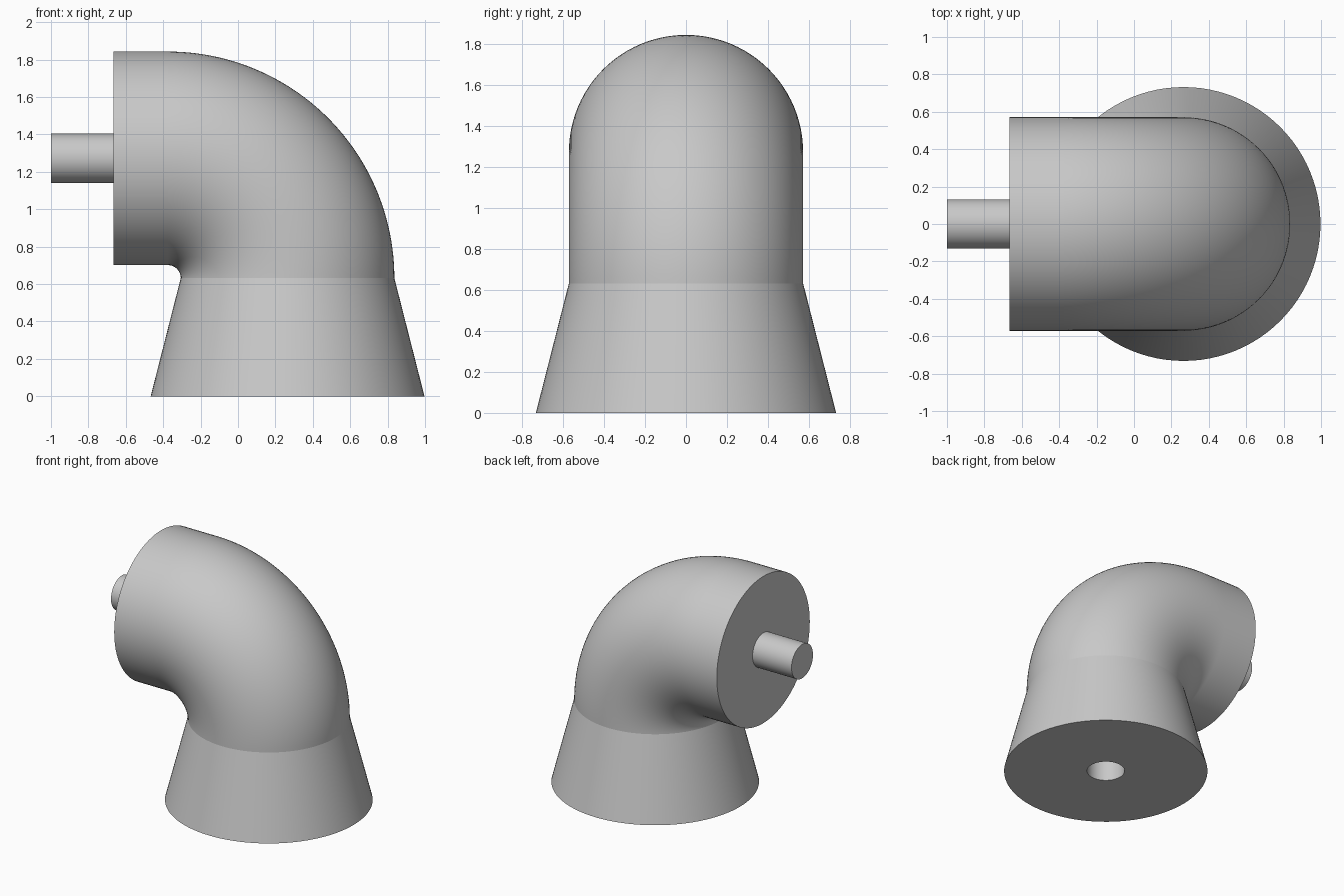
import bpy
import bmesh
from math import cos, sin, pi, radians
from mathutils import Matrix, Vector

cube = bpy.data.objects.get("Cube")
if cube:
    bpy.data.objects.remove(cube, do_unlink=True)

SIDES = 96
PIPE_R = 0.571          # pipe radius
BEND_R = 0.64           # centre-line radius of the bend
BEND_X, BEND_Z = -0.375, 0.632
FOOT_X = BEND_X + BEND_R
AXIS_Z = BEND_Z + BEND_R

grey = bpy.data.materials.new("plain grey")
grey.use_nodes = True
grey.diffuse_color = (0.58, 0.58, 0.58, 1)
grey.node_tree.nodes["Principled BSDF"].inputs["Base Color"].default_value = (0.58, 0.58, 0.58, 1)


def finish(name, bm):
    """Turn a bmesh into a smooth shaded grey object."""
    bmesh.ops.remove_doubles(bm, verts=bm.verts, dist=1e-5)
    bmesh.ops.recalc_face_normals(bm, faces=bm.faces)
    mesh = bpy.data.meshes.new(name)
    bm.to_mesh(mesh)
    bm.free()
    mesh.materials.append(grey)
    obj = bpy.data.objects.new(name, mesh)
    bpy.context.collection.objects.link(obj)
    bpy.ops.object.select_all(action='DESELECT')
    bpy.context.view_layer.objects.active = obj
    obj.select_set(True)
    bpy.ops.object.shade_smooth_by_angle(angle=radians(30))
    return obj


def revolve(name, profile, matrix):
    """Spin a (radius, height) profile about z, then place it."""
    bm = bmesh.new()
    verts = [bm.verts.new((r, 0, z)) for r, z in profile]
    edges = [bm.edges.new(pair) for pair in zip(verts, verts[1:])]
    bmesh.ops.spin(bm, geom=verts + edges, cent=(0, 0, 0), axis=(0, 0, 1),
                   angle=2 * pi, steps=SIDES, use_merge=True)
    bm.transform(matrix)
    return finish(name, bm)


# Flared foot with a round socket in its underside
revolve("flared_foot",
        [(PIPE_R, BEND_Z), (0.732, 0), (0.135, 0), (0.135, 0.35), (0, 0.35)],
        Matrix.Translation((FOOT_X, 0, 0)))

# Quarter bend: a circle swept about the inner corner
bm = bmesh.new()
ring = [bm.verts.new((FOOT_X + PIPE_R * cos(2 * pi * i / SIDES),
                      PIPE_R * sin(2 * pi * i / SIDES), BEND_Z)) for i in range(SIDES)]
edges = [bm.edges.new((ring[i - 1], ring[i])) for i in range(SIDES)]
bmesh.ops.spin(bm, geom=ring + edges, cent=Vector((BEND_X, 0, BEND_Z)),
               axis=(0, -1, 0), angle=pi / 2, steps=48)
finish("quarter_bend", bm)

# Straight collar and connecting peg, pointing along -x
sideways = Matrix.Translation((BEND_X, 0, AXIS_Z)) @ Matrix.Rotation(-pi / 2, 4, 'Y')
revolve("collar_and_peg",
        [(PIPE_R, 0), (PIPE_R, 0.29), (0.132, 0.29), (0.132, 0.625), (0, 0.625)],
        sideways)
